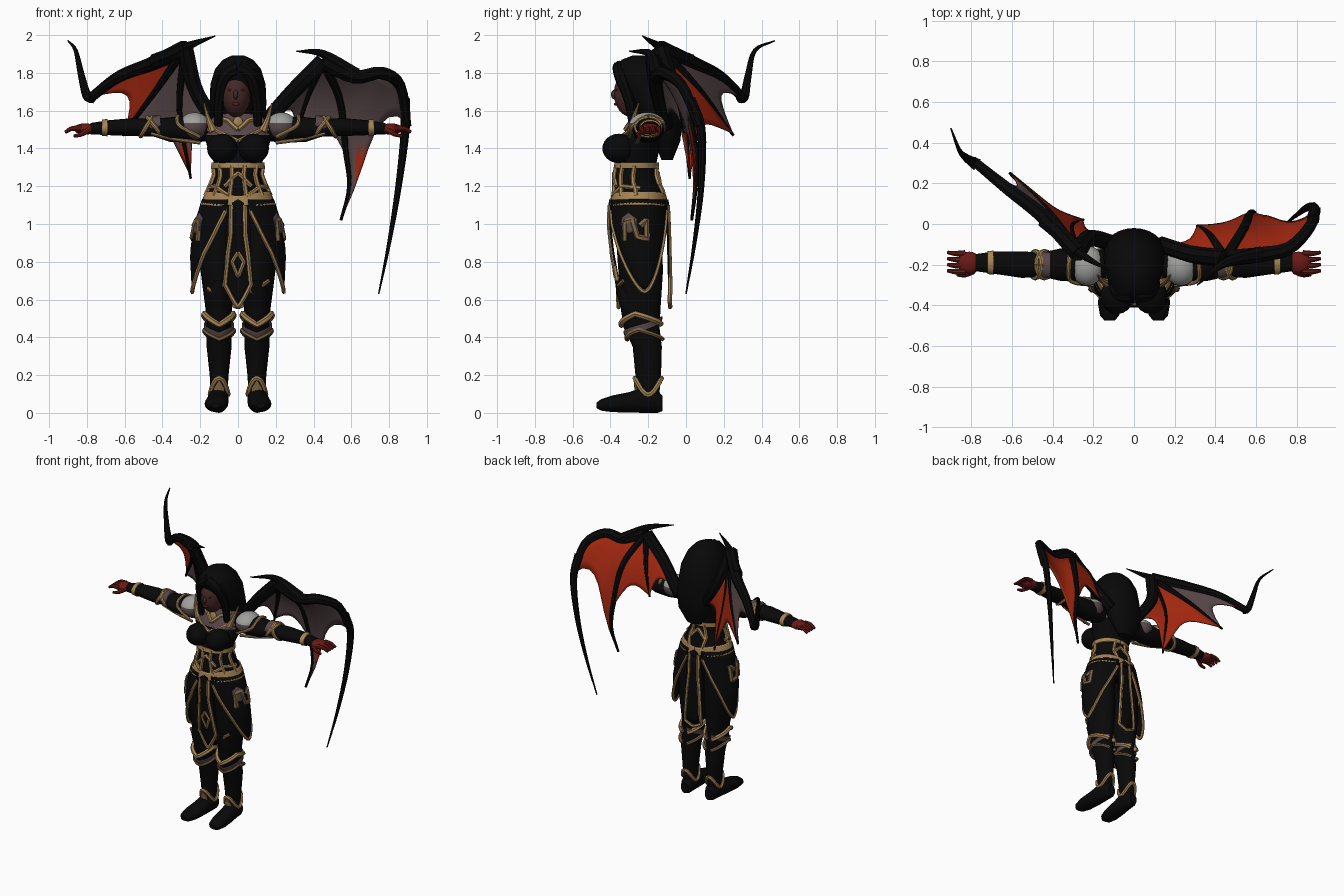
import bpy, bmesh
from math import sin, cos, radians, pi
from mathutils import Vector

cube = bpy.data.objects.get("Cube")
if cube:
    bpy.data.objects.remove(cube)


def material(name, r, g, b):
    m = bpy.data.materials.new(name)
    m.use_nodes = True
    m.diffuse_color = (r, g, b, 1)
    node = m.node_tree.nodes["Principled BSDF"]
    node.inputs["Base Color"].default_value = (r, g, b, 1)
    node.inputs["Roughness"].default_value = 0.9
    return m


BLACK = material("black leather", .0025, .0025, .0025)
GOLD = material("gold trim", .38, .23, .09)
RED = material("red membrane", .36, .02, .005)
MAUVE = material("mauve hide", .098, .064, .066)
GRAY = material("pale steel", .35, .35, .34)
BLOOD = material("dark red glove", .14, .01, .008)
SKIN = material("brown skin", .06, .022, .02)
BRONZE = material("bronze plate", .2, .12, .055)
made = []


def finish(name, bm, mats, rule=None):
    if rule:
        for f in bm.faces:
            f.material_index = rule(f.calc_center_median())
    mesh = bpy.data.meshes.new(name)
    bm.to_mesh(mesh)
    bm.free()
    for m in mats:
        mesh.materials.append(m)
    ob = bpy.data.objects.new(name, mesh)
    bpy.context.collection.objects.link(ob)
    made.append(ob)
    return ob


def grid(rows, closed):
    bm = bmesh.new()
    vs = [[bm.verts.new(p) for p in row] for row in rows]
    n = len(rows[0])
    for a, b in zip(vs, vs[1:]):
        for i in range(n if closed else n - 1):
            j = (i + 1) % n
            bm.faces.new((a[i], a[j], b[j], b[i]))
    if closed:
        bm.faces.new(vs[0])
        bm.faces.new(vs[-1])
        bmesh.ops.recalc_face_normals(bm, faces=bm.faces)
    return bm


def loft(name, rings, mats, axis="z", sides=20, rule=None):
    """Skin elliptical rings (x, y, z, radius a, radius b)."""
    rows = []
    for x, y, z, a, b in rings:
        row = []
        for i in range(sides):
            u, v = a * sin(2 * pi * i / sides), b * cos(2 * pi * i / sides)
            off = {"z": (u, -v, 0), "y": (u, 0, v), "x": (0, u, v)}[axis]
            row.append(Vector((x, y, z)) + Vector(off))
        rows.append(row)
    return finish(name, grid(rows, True), mats, rule)


def sweep(name, pts, r0, r1, mat, sides=8):
    """Tapered tube along points."""
    rows, u = [], Vector((.3, .9, .2))
    last = len(pts) - 1
    for i, p in enumerate(pts):
        t = (pts[min(i + 1, last)] - pts[max(i - 1, 0)]).normalized()
        u = (u - t * u.dot(t)).normalized()
        v, r = t.cross(u), r0 + (r1 - r0) * i / last
        rows.append([p + (u * cos(2 * pi * k / sides) + v * sin(2 * pi * k / sides)) * r for k in range(sides)])
    return finish(name, grid(rows, True), [mat])


def spline(points, n=16):
    p = [Vector(q) for q in points]
    p = [2 * p[0] - p[1]] + p + [2 * p[-1] - p[-2]]
    out = []
    for k in range(n + 1):
        f = k / n * (len(p) - 3)
        i = min(int(f), len(p) - 4)
        t = f - i
        a, b, c, d = p[i:i + 4]
        out.append((2 * b + (c - a) * t + (2 * a - 5 * b + 4 * c - d) * t * t + (3 * b - a - 3 * c + d) * t ** 3) / 2)
    return out


def surf(rings, angle, z, off=.005):
    """Point on a lofted body; angle 0 faces the front."""
    pairs = [(a, b) for a, b in zip(rings, rings[1:]) if a[2] <= z <= b[2]]
    a, b = pairs[0] if pairs else (rings[0], rings[1]) if z < rings[0][2] else rings[-2:]
    t = (z - a[2]) / (b[2] - a[2])
    x, y, _, rx, ry = [p + (q - p) * t for p, q in zip(a, b)]
    q = radians(angle)
    return Vector((x + (rx + off) * sin(q), y - (ry + off) * cos(q), z))


def trim(name, rings, path, r=.009, mat=GOLD, off=.004):
    pts = []
    for (a, z), (b, w) in zip(path, path[1:]):
        pts += [surf(rings, a + (b - a) * k / 8, z + (w - z) * k / 8, off) for k in range(8)]
    pts.append(surf(rings, *path[-1], off))
    return sweep(name, pts, r, r, mat, 6)


def patch(name, rings, a0, a1, low, high, mat, off=.008, thick=.008, n=24):
    """Plate wrapped on a body between two height rules."""
    rows = []
    for i in range(n + 1):
        a = a0 + (a1 - a0) * i / n
        rows.append([surf(rings, a, low(a) + (high(a) - low(a)) * k / 8, off) for k in range(9)])
    ob = finish(name, grid(rows, False), [mat])
    s = ob.modifiers.new("thickness", "SOLIDIFY")
    s.thickness, s.offset = thick, 0


def blob(name, loc, size, mats, rule=None):
    bm = bmesh.new()
    bmesh.ops.create_uvsphere(bm, u_segments=18, v_segments=12, radius=1)
    for v in bm.verts:
        v.co = Vector(loc) + Vector([c * s for c, s in zip(v.co, size)])
    return finish(name, bm, mats, rule)


def membrane(name, a, b, front, back, dip=.25):
    """Scalloped two-coloured web between two bones."""
    def at(c, t):
        f = t * (len(c) - 1)
        i = min(int(f), len(c) - 2)
        return c[i].lerp(c[i + 1], f - i)
    rows = []
    for k in range(13):
        t = .04 + .94 * k / 12
        rows.append([at(a, t * (1 - dip * 4 * s * (1 - s))).lerp(at(b, t * (1 - dip * 4 * s * (1 - s))), s)
                     for s in [j / 8 for j in range(9)]])
    bm = grid(rows, False)
    bm.normal_update()
    if sum(f.normal.y * f.calc_area() for f in bm.faces) > 0:
        bmesh.ops.reverse_faces(bm, faces=bm.faces)
    ob = finish(name, bm, [front, back, RED], lambda c: 1 if c.z < 1.4 and not 0 < c.x < .62 else 0)
    s = ob.modifiers.new("thickness", "SOLIDIFY")
    s.thickness, s.offset, s.material_offset = .008, -1, 1


def mirror(rings, s):
    return [(s * r[0],) + tuple(r[1:]) for r in rings]


# Torso and neck
torso = [(0, -.25, 1, .19, .14), (0, -.25, 1.1, .19, .142), (0, -.25, 1.18, .155, .13), (0, -.265, 1.26, .122, .112),
         (0, -.26, 1.33, .13, .105), (0, -.25, 1.4, .16, .11), (0, -.23, 1.47, .18, .105), (0, -.2, 1.55, .155, .085),
         (0, -.2, 1.6, .07, .06), (0, -.21, 1.7, .05, .05)]
loft("torso", torso, [BLACK, MAUVE, SKIN], rule=lambda c: 2 if c.z > 1.6 else 1 if c.z > 1.47 else 0)

# Belt, corset and collar trims
patch("belt", torso, -180, 180, lambda a: 1.1 - .05 * abs(cos(radians(a))) ** 6,
      lambda a: 1.17 - .02 * cos(radians(a)) ** 8, GOLD, n=48)
for mid, name in ((0, "front"), (180, "back")):
    patch(name + "_belt_gem", torso, mid - 9, mid + 9, lambda a: 1.075 + .003 * abs(a - mid),
          lambda a: 1.13 - .002 * abs(a - mid), BLACK, .015)
    trim(name + "_corset_frame", torso, [(mid - 28, 1.2), (mid - 10, 1.25), (mid, 1.27), (mid + 10, 1.25), (mid + 28, 1.2)], .012)
patch("corset_band", torso, -180, 180, lambda a: 1.295, lambda a: 1.325, GOLD, n=48)
for s, side in ((1, "left_"), (-1, "right_")):
    for a in (15, 48, 85, 162):
        trim(side + "corset_stay", torso, [(a * s, 1.31), (a * s * .94, 1.22), (a * s, 1.15)], .013)
    trim(side + "hip_line", torso, [(95 * s, 1.19), (50 * s, 1.2), (15 * s, 1.15)], .012)
    trim(side + "collar_line", torso, [(95 * s, 1.5), (45 * s, 1.5), (20 * s, 1.47), (0, 1.44)], .011)
    trim(side + "neck_line", torso, [(60 * s, 1.57), (20 * s, 1.55), (0, 1.5)], .013)
    blob(side + "bust", (.083 * s, -.355, 1.4), (.082, .088, .078), [BLACK])
blob("collar_emblem", (0, -.295, 1.53), (.028, .014, .04), [GOLD])

# Skirt flaps and hanging panels
skirt = [(0, -.22, .5, .22, .12), (0, -.22, .65, .235, .13), (0, -.24, .85, .245, .143), (0, -.25, 1, .222, .148),
         (0, -.25, 1.14, .178, .142)]


def flap(a):
    return .64 + .46 * (abs(abs(a) - 90) / 75) ** 1.6


for s, side in ((1, "left_"), (-1, "right_")):
    patch(side + "skirt_flap", skirt, 16 * s, 164 * s, flap, lambda a: 1.13, BLACK, .006)
    trim(side + "flap_edge", skirt, [(a * s, flap(a)) for a in range(18, 163, 6)], .011, off=.008)
    patch(side + "hip_patch", skirt, 56 * s, 86 * s, lambda a: .95 + .001 * abs(abs(a) - 70),
          lambda a: 1.06 - .002 * abs(abs(a) - 70), MAUVE, .012, .006)
    trim(side + "hip_flame", skirt, [(60 * s, .91), (63 * s, 1.01), (78 * s, 1.02), (86 * s, .93), (104 * s, .92),
                                     (106 * s, 1.02), (92 * s, .99)], .017, BRONZE, .006)
for name, mid, tip in (("front", 0, .12), ("back", 180, .03)):
    def hem(a):
        return .56 + tip * (abs(a - mid) / 16) ** 1.2
    patch(name + "_panel", skirt, mid - 16, mid + 16, hem, lambda a: 1.1, BLACK, .008)
    trim(name + "_panel_edge", skirt, [(mid - 10, 1.1), (mid - 9, .95)] + [(mid + k, hem(mid + k)) for k in
         range(-16, 17, 4)] + [(mid + 9, .95), (mid + 10, 1.1)], .012, off=.012)
trim("front_panel_scroll", skirt, [(0, .85), (-7, .8), (0, .72), (7, .8), (0, .85)], .01, off=.012)

# Legs, boots and leg armour
leg = [(.1, -.2, .06, .042, .055), (.1, -.2, .2, .05, .068), (.1, -.205, .35, .066, .077), (.1, -.235, .45, .066, .095),
       (.102, -.24, .55, .07, .105), (.106, -.24, .75, .092, .118), (.106, -.25, .95, .1, .122), (.08, -.25, 1.08, .09, .12)]
foot = [(.1, -.125, .05, .03, .04), (.1, -.15, .06, .045, .06), (.103, -.22, .07, .054, .07), (.11, -.3, .056, .06, .054),
        (.117, -.39, .048, .06, .044), (.12, -.45, .042, .047, .03), (.12, -.475, .04, .025, .014)]
for s, side in ((1, "left_"), (-1, "right_")):
    ring = mirror(leg, s)
    loft(side + "leg", ring, [BLACK])
    loft(side + "boot", mirror(foot, s), [BLACK], "y", 16)
    trim(side + "ankle_cuff", ring, [(a, .14 + .045 * cos(radians(2 * a))) for a in range(-180, 181, 20)], .013)
    patch(side + "ankle_plate", ring, -30, 30, lambda a: .11, lambda a: .175 - .0015 * abs(a), BRONZE)
    patch(side + "knee_guard", ring, -170, 170, lambda a: .38 + .0006 * abs(a), lambda a: .425 + .0005 * abs(a), MAUVE, .01)
    trim(side + "knee_chevron", ring, [(-165, .47), (-75, .525), (0, .465), (75, .525), (165, .47)], .016, off=.01)
    trim(side + "shin_chevron", ring, [(-165, .39), (-80, .44), (0, .39), (80, .44), (165, .39)], .012, BRONZE, .012)
    trim(side + "thigh_scroll", ring, [(-40, .66), (-10, .63), (10, .67), (40, .7)], .012, BRONZE)
    loft(side + "thigh_guard", mirror([(.105, -.3, .56, .05, .05), (.105, -.315, .64, .055, .055),
                                       (.105, -.35, .7, .02, .025)], s), [BLACK])

# Arms, shoulder armour and hands
arm = [(.14, -.2, 1.5, .065, .06), (.25, -.2, 1.5, .085, .07), (.36, -.2, 1.5, .08, .065), (.45, -.2, 1.51, .06, .046),
       (.55, -.2, 1.513, .065, .048), (.68, -.19, 1.51, .056, .04), (.78, -.19, 1.505, .042, .03)]
for s, side in ((1, "left_"), (-1, "right_")):
    loft(side + "arm", mirror(arm, s), [BLACK], "x")
    blob(side + "shoulder_pad", (.23 * s, -.205, 1.515), (.085, .1, .076), [GRAY, MAUVE],
         lambda c: 1 if c.z < 1.535 else 0)
    sweep(side + "shoulder_rim", spline([(.31 * s, -.12, 1.54), (.32 * s, -.2, 1.57), (.31 * s, -.28, 1.52),
                                         (.2 * s, -.3, 1.46)]), .012, .01, GOLD)
    sweep(side + "shoulder_spike", spline([(.13 * s, -.29, 1.49), (.155 * s, -.28, 1.55), (.18 * s, -.25, 1.64)]),
          .024, .004, GOLD)
    sweep(side + "arm_edge", spline([(.2 * s, -.26, 1.43), (.34 * s, -.25, 1.45), (.46 * s, -.24, 1.48)]), .01, .01, GOLD)
    loft(side + "elbow_plate", mirror([(.41, -.205, 1.53, .062, .045), (.45, -.2, 1.525, .066, .048),
                                       (.48, -.2, 1.52, .06, .045)], s), [MAUVE], "x")
    for x, tilt in ((.44, .04), (.485, -.03)):
        sweep(side + "elbow_trim", [Vector(((x + tilt * cos(k * pi / 8)) * s, -.2 + .066 * sin(k * pi / 8),
              1.515 + .05 * cos(k * pi / 8))) for k in range(17)], .012, .012, GOLD)
    loft(side + "wrist_band", mirror([(.69, -.19, 1.51, .06, .046), (.72, -.19, 1.51, .056, .043)], s), [GOLD], "x")
    blob(side + "hand", (.81 * s, -.19, 1.503), (.06, .054, .03), [BLOOD])
    for k in range(4):
        y = -.235 + .03 * k
        sweep(side + "finger", spline([(.83 * s, y, 1.505), (.88 * s, y, 1.505), (.915 * s, y + .005, 1.485)], 6),
              .017, .009, BLOOD)
    sweep(side + "thumb", spline([(.79 * s, -.23, 1.5), (.83 * s, -.25, 1.475), (.87 * s, -.25, 1.465)], 6), .017, .008, BLOOD)

# Head and hair
blob("face", (-.01, -.285, 1.69), (.078, .097, .125), [SKIN])
blob("nose", (-.012, -.378, 1.685), (.013, .02, .025), [SKIN])
blob("lips", (-.012, -.372, 1.635), (.02, .01, .008), [BLOOD])
hair = [(0, -.1, 1.34, .06, .03), (0, -.1, 1.44, .125, .07), (0, -.13, 1.55, .148, .11), (0, -.17, 1.65, .15, .14),
        (0, -.2, 1.74, .146, .155), (0, -.235, 1.82, .122, .148), (0, -.24, 1.87, .08, .1), (0, -.24, 1.893, .03, .04)]
loft("hair", hair, [BLACK], sides=24)
for s, side in ((1, "left_"), (-1, "right_")):
    blob(side + "eye", (-.01 + .032 * s, -.367, 1.71), (.012, .008, .006), [BLOOD])
    sweep(side + "hair_lock", spline([(0, -.35, 1.83), (.07 * s, -.345, 1.78), (.1 * s, -.3, 1.65),
                                      (.105 * s, -.28, 1.52)]), .04, .022, BLACK)

# Wings: each has an arm, a claw and three long fingers
wings = {
    "right_": dict(
        arm=[(-.28, -.14, 1.93), (-.22, -.07, 1.7), (-.09, -.1, 1.5)],
        claw=[(-.44, .02, 1.86), (-.27, -.14, 1.94), (-.12, -.23, 1.995)],
        one=[(-.28, -.14, 1.93), (-.45, .04, 1.85), (-.63, .18, 1.78), (-.79, .31, 1.66)],
        tail=[(-.77, .29, 1.67), (-.8, .31, 1.68), (-.83, .33, 1.79), (-.86, .365, 1.92), (-.9, .47, 1.97)],
        two=[(-.28, -.14, 1.93), (-.43, .07, 1.71), (-.61, .25, 1.47)],
        three=[(-.28, -.14, 1.93), (-.31, -.02, 1.6), (-.25, .02, 1.24)]),
    "left_": dict(
        arm=[(.45, -.17, 1.86), (.29, -.15, 1.7), (.13, -.1, 1.52)],
        claw=[(.62, -.15, 1.79), (.45, -.19, 1.9), (.31, -.3, 1.915)],
        one=[(.45, -.17, 1.86), (.62, -.15, 1.78), (.76, -.12, 1.8), (.86, -.02, 1.73), (.895, .07, 1.52)],
        tail=[(.88, .02, 1.66), (.885, .08, 1.5), (.85, .08, 1.2), (.8, .045, .9), (.745, 0, .63)],
        two=[(.45, -.17, 1.86), (.54, -.02, 1.66), (.57, .05, 1.4), (.59, .05, 1.2), (.545, .03, 1.02)],
        three=[(.45, -.17, 1.86), (.37, -.05, 1.68), (.31, -.01, 1.48)])}
thickness = dict(arm=(.045, .04), claw=(.042, .003), one=(.045, .024), tail=(.032, .004), two=(.028, .008), three=(.024, .007))
for side, bones in wings.items():
    curves = {k: spline(v) for k, v in bones.items()}
    for k, c in curves.items():
        sweep(side + "wing_" + k, c, *thickness[k], BLACK)
    outer, reach = ((RED, MAUVE), 17) if side == "right_" else ((MAUVE, RED), 10)
    membrane(side + "wing_outer_web", curves["one"], curves["two"], *outer)
    membrane(side + "wing_middle_web", curves["two"][:reach], curves["three"], MAUVE, RED)
    membrane(side + "wing_inner_web", curves["three"], curves["arm"], MAUVE, RED)

# Smooth shading with crisp edges
bpy.ops.object.select_all(action="DESELECT")
for ob in made:
    ob.select_set(True)
bpy.context.view_layer.objects.active = made[0]
bpy.ops.object.shade_smooth_by_angle(angle=radians(40))
